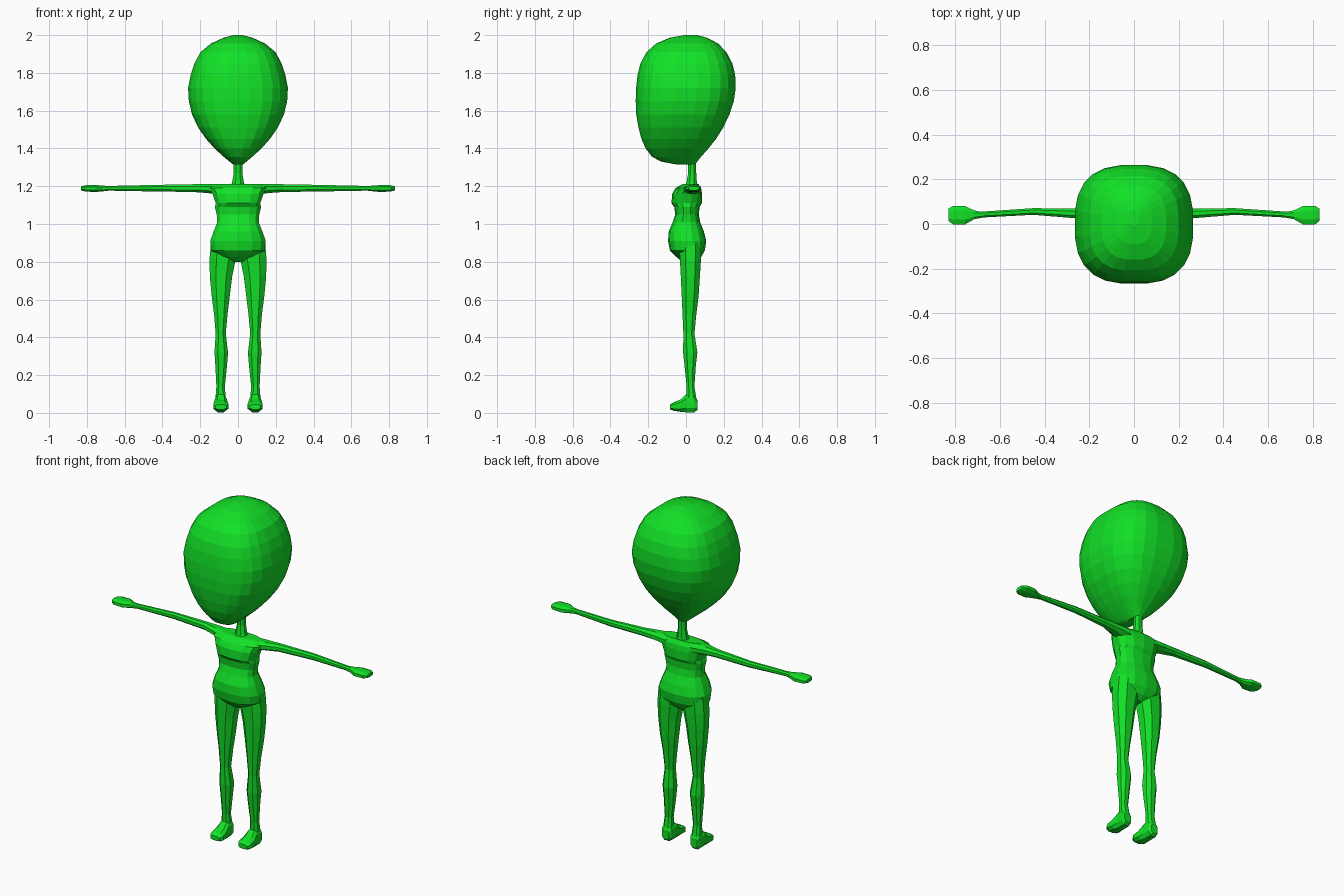
import bpy, bmesh, math

green = bpy.data.materials.new("alien green")
green.diffuse_color = (0.006, 0.75, 0.02, 1)


def loft(name, axis, rings, sides, power=2.0, mirror=False):
    """Skin rings (t, u0, u1, v0, v1) along an axis; u, v are the other two axes in order."""
    bm = bmesh.new()
    loops = []
    for t, u0, u1, v0, v1 in rings:
        loop = []
        for i in range(sides):
            a = 2 * math.pi * (i + 0.5) / sides
            c, s = math.cos(a), math.sin(a)
            u = (u0 + u1) / 2 + (u1 - u0) / 2 * math.copysign(abs(c) ** (2 / power), c)
            v = (v0 + v1) / 2 + (v1 - v0) / 2 * math.copysign(abs(s) ** (2 / power), s)
            co = [u, v]
            co.insert(axis, t)
            loop.append(bm.verts.new(co))
        loops.append(loop)
    for a, b in zip(loops, loops[1:]):
        for i in range(sides):
            j = (i + 1) % sides
            bm.faces.new((a[i], a[j], b[j], b[i]))
    bm.faces.new(loops[0])
    bm.faces.new(loops[-1])
    bmesh.ops.recalc_face_normals(bm, faces=bm.faces)
    mesh = bpy.data.meshes.new(name)
    bm.to_mesh(mesh)
    bm.free()
    mesh.materials.append(green)
    obj = bpy.data.objects.new(name, mesh)
    bpy.context.collection.objects.link(obj)
    if mirror:
        obj.modifiers.new("Mirror", "MIRROR")
    return obj


def centred(rows):
    """Rows (z, half width, front y, back y) symmetric about x = 0."""
    return [(z, -w, w, y0, y1) for z, w, y0, y1 in rows]


# Large egg-shaped head with a narrow chin
loft("head", 2, centred([
    (1.315, 0.026, -0.05, 0.05), (1.33, 0.045, -0.13, 0.06), (1.355, 0.075, -0.18, 0.08),
    (1.40, 0.125, -0.215, 0.12), (1.45, 0.17, -0.237, 0.16), (1.51, 0.212, -0.253, 0.198),
    (1.58, 0.245, -0.265, 0.232), (1.65, 0.262, -0.268, 0.255), (1.72, 0.266, -0.266, 0.265),
    (1.79, 0.252, -0.258, 0.262), (1.85, 0.232, -0.243, 0.247), (1.91, 0.2, -0.21, 0.215),
    (1.955, 0.145, -0.16, 0.172), (1.985, 0.08, -0.09, 0.115), (2.0, 0.025, -0.01, 0.06),
]), 24, 2.7)

# Slim neck
loft("neck", 2, centred([
    (1.19, 0.045, -0.015, 0.07), (1.22, 0.034, 0.0, 0.06),
    (1.27, 0.025, 0.01, 0.056), (1.34, 0.025, 0.008, 0.056),
]), 8)

# Torso with shoulders, chest, waist and hips
loft("torso", 2, centred([
    (0.80, 0.03, -0.02, 0.05), (0.825, 0.09, -0.05, 0.08), (0.86, 0.145, -0.085, 0.1),
    (0.91, 0.15, -0.095, 0.107), (0.96, 0.132, -0.092, 0.095), (1.01, 0.112, -0.07, 0.075),
    (1.05, 0.115, -0.057, 0.068), (1.09, 0.125, -0.062, 0.072), (1.11, 0.12, -0.077, 0.084),
    (1.16, 0.138, -0.073, 0.085), (1.19, 0.155, -0.055, 0.08), (1.213, 0.12, -0.015, 0.065),
]), 14, 2.5)

# Thin outstretched arms ending in mitten hands
loft("arm", 0, [
    (0.08, -0.03, 0.08, 1.15, 1.213), (0.16, -0.005, 0.075, 1.162, 1.213),
    (0.24, 0.022, 0.07, 1.168, 1.212), (0.45, 0.04, 0.072, 1.171, 1.208),
    (0.70, 0.027, 0.055, 1.176, 1.202),
], 8, 2.2, True)
loft("hand", 0, [
    (0.68, 0.027, 0.055, 1.176, 1.202), (0.715, 0.02, 0.062, 1.172, 1.204),
    (0.755, -0.004, 0.083, 1.168, 1.208), (0.81, -0.004, 0.083, 1.171, 1.206),
    (0.83, 0.012, 0.07, 1.178, 1.2),
], 8, 2.5, True)

# Legs with knees and calves
loft("leg", 2, [
    (0.07, 0.062, 0.122, 0.0, 0.058), (0.14, 0.068, 0.116, 0.002, 0.046),
    (0.25, 0.056, 0.122, -0.01, 0.054), (0.32, 0.05, 0.127, -0.018, 0.063),
    (0.42, 0.063, 0.12, -0.016, 0.047), (0.52, 0.053, 0.129, -0.021, 0.057),
    (0.62, 0.04, 0.143, -0.026, 0.07), (0.72, 0.027, 0.153, -0.031, 0.077),
    (0.81, 0.008, 0.156, -0.036, 0.083), (0.9, 0.008, 0.148, -0.04, 0.085),
], 8, 2.3, True)

# Feet from heel to toe
loft("foot", 1, [
    (0.06, 0.07, 0.116, 0.015, 0.07), (0.045, 0.06, 0.124, 0.0, 0.1),
    (0.0, 0.058, 0.124, 0.0, 0.1), (-0.03, 0.052, 0.13, 0.004, 0.072),
    (-0.065, 0.048, 0.133, 0.01, 0.058), (-0.085, 0.06, 0.122, 0.018, 0.045),
], 8, 2.8, True)
